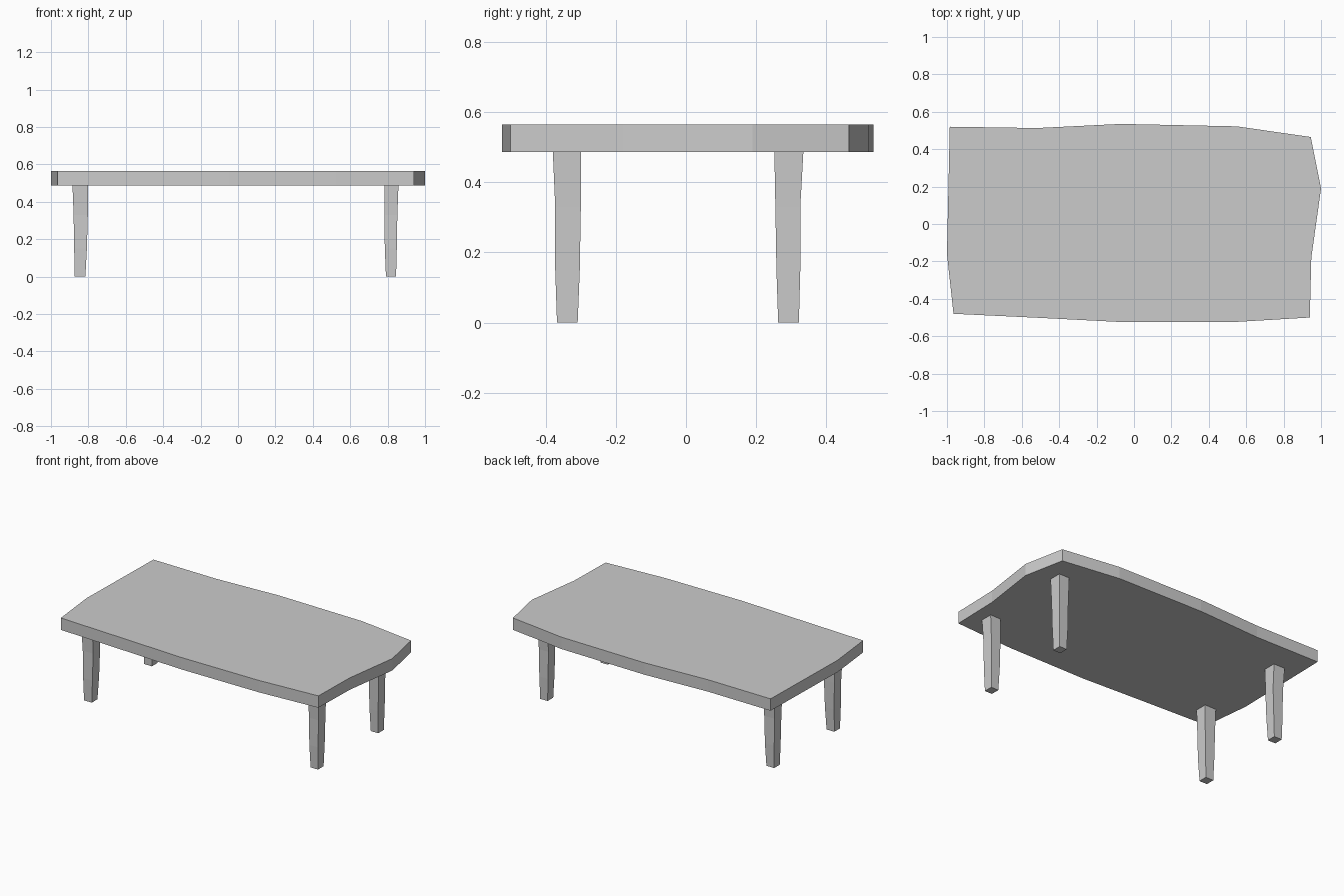
import bpy, bmesh

if "Cube" in bpy.data.objects:
    bpy.data.objects.remove(bpy.data.objects["Cube"])


def loft(name, rings):
    """Closed solid through a stack of matching rings, bottom to top."""
    bm = bmesh.new()
    loops = [[bm.verts.new(p) for p in ring] for ring in rings]
    n = len(loops[0])
    for a, b in zip(loops, loops[1:]):
        for i in range(n):
            j = (i + 1) % n
            bm.faces.new((a[i], a[j], b[j], b[i]))
    bm.faces.new(loops[0][::-1])
    bm.faces.new(loops[-1])
    bmesh.ops.recalc_face_normals(bm, faces=bm.faces)
    mesh = bpy.data.meshes.new(name)
    bm.to_mesh(mesh)
    bm.free()
    obj = bpy.data.objects.new(name, mesh)
    bpy.context.collection.objects.link(obj)
    return obj


# Irregular slab top, counter-clockwise from the front left corner
outline = [(-0.965, -0.48), (-0.5, -0.502), (-0.05, -0.525), (0.52, -0.525),
           (0.94, -0.50), (0.948, -0.18), (1.0, 0.19), (0.945, 0.465),
           (0.55, 0.522), (-0.07, 0.535), (-0.52, 0.513), (-0.985, 0.52),
           (-0.992, 0.2), (-1.0, -0.16)]
loft("table_top", [[(x, y, z) for x, y in outline] for z in (0.486, 0.565)])

# Tapered legs: (low edge, high edge) at each height, across x and y
heights = (0.0, 0.15, 0.33, 0.49)
x_spans = {"left": [(-0.873, -0.816), (-0.876, -0.808), (-0.879, -0.803), (-0.885, -0.803)],
           "right": [(0.791, 0.845), (0.785, 0.849), (0.782, 0.852), (0.782, 0.858)]}
y_spans = {"front": [(-0.368, -0.309), (-0.373, -0.303), (-0.373, -0.30), (-0.38, -0.30)],
           "back": [(0.263, 0.322), (0.258, 0.326), (0.255, 0.326), (0.252, 0.335)]}
for depth, ys in y_spans.items():
    for side, xs in x_spans.items():
        loft(f"{depth}_{side}_leg",
             [[(x0, y0, z), (x1, y0, z), (x1, y1, z), (x0, y1, z)]
              for (x0, x1), (y0, y1), z in zip(xs, ys, heights)])
